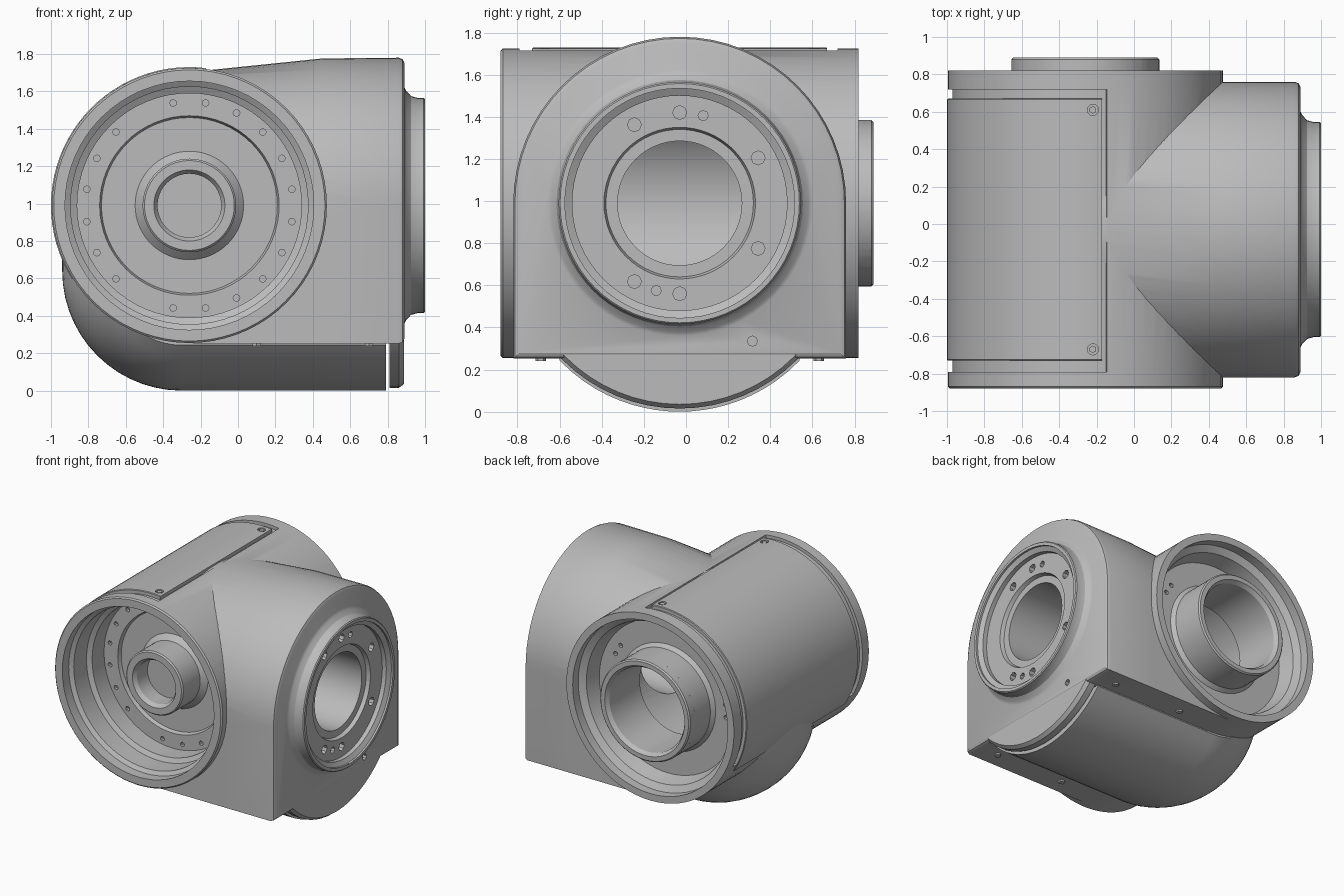
import bpy, bmesh
from math import sin, cos, radians, pi, sqrt

cube = bpy.data.objects.get("Cube")
if cube:
    bpy.data.objects.remove(cube, do_unlink=True)

metal = bpy.data.materials.new("cast_grey")
metal.use_nodes = True
GREY = (0.5, 0.5, 0.5, 1)
metal.diffuse_color = GREY
metal.node_tree.nodes["Principled BSDF"].inputs["Base Color"].default_value = GREY

CX, CY, CZ = -0.26, -0.03, 0.99   # where the two bore axes run


def finish(name, bm):
    bmesh.ops.remove_doubles(bm, verts=bm.verts, dist=1e-5)
    bmesh.ops.recalc_face_normals(bm, faces=bm.faces)
    mesh = bpy.data.meshes.new(name)
    bm.to_mesh(mesh)
    bm.free()
    mesh.materials.append(metal)
    obj = bpy.data.objects.new(name, mesh)
    bpy.context.collection.objects.link(obj)
    return obj


def skin(bm, rings, closed=False):
    """Bridge matching rings of points; cap the ends unless closed."""
    vs = [[bm.verts.new(p) for p in ring] for ring in rings]
    n = len(vs[0])
    pairs = list(zip(vs, vs[1:])) + ([(vs[-1], vs[0])] if closed else [])
    for a, b in pairs:
        for i in range(n):
            j = (i + 1) % n
            if (a[i].co - b[i].co).length + (a[j].co - b[j].co).length > 1e-6:
                quad = [a[i], a[j], b[j], b[i]]
                bm.faces.new(quad)
    if not closed:
        bm.faces.new(vs[0])
        bm.faces.new(vs[-1])


def lathe(name, profile, axis="y", seg=64, start=0, end=360, z=CZ):
    """Spin a closed (radius, distance) profile about a bore axis."""
    full = end - start == 360
    rings = []
    for k in range(seg if full else seg + 1):
        a = radians(start + (end - start) * k / seg)
        if axis == "y":
            rings.append([(CX + r * cos(a), t, z + r * sin(a)) for r, t in profile])
        else:
            rings.append([(t, CY + r * cos(a), z + r * sin(a)) for r, t in profile])
    bm = bmesh.new()
    skin(bm, rings, full)
    # drop the slivers that collapse onto the axis
    bmesh.ops.dissolve_degenerate(bm, dist=1e-5, edges=bm.edges)
    return finish(name, bm)


def pegs(name, spots, direction, radius, depth, sides=8):
    """Short prisms centred on each spot, pointing along a direction vector."""
    from mathutils import Vector
    bm = bmesh.new()
    turn = Vector(direction).to_track_quat("Z", "Y").to_matrix().to_4x4()
    for s in spots:
        m = turn.copy()
        m.translation = s
        bmesh.ops.create_cone(bm, cap_ends=True, segments=sides, radius1=radius,
                              radius2=radius, depth=depth, matrix=m)
    return finish(name, bm)


def boolean(target, tool, operation):
    mod = target.modifiers.new("bool", "BOOLEAN")
    mod.operation, mod.solver, mod.object = operation, "EXACT", tool
    bpy.context.view_layer.objects.active = target
    bpy.ops.object.modifier_apply(modifier=mod.name)
    bpy.data.objects.remove(tool, do_unlink=True)


# Main barrel with its rear sleeve, and the shallow bed for the wrap cover
housing = lathe("housing", [(0, -.88), (.725, -.88), (.735, -.87), (.735, .82),
                            (.395, .82), (.395, .88), (.385, .89), (0, .89)], seg=72)
boolean(housing, lathe("cover_bed", [(.71, -.79), (.8, -.79), (.8, .72), (.71, .72)],
                       start=81, end=207), "DIFFERENCE")


# Side body: arched section, flat sides, slightly tapered towards the barrel
def arch(x, k, s=1.0):
    pts = [(.79 * cos(pi * i / 32), k * .79 * sin(pi * i / 32)) for i in range(33)]
    pts += [(-.79, -.738), (.79, -.738)]
    return [(x, CY + s * y, CZ + s * z) for y, z in pts]


bm = bmesh.new()
skin(bm, [arch(-.24, .905), arch(.45, .995), arch(.86, 1), arch(.88, 1, .99),
          arch(.89, 1, .965)])
boolean(housing, finish("side_body", bm), "UNION")

# Lower lip of the end plate and the raised flange ring
boolean(housing, lathe("end_plate", [(0, .81), (.785, .81), (.785, .86), (.765, .887),
                                     (0, .887)], "x", z=.8), "UNION")
boolean(housing, lathe("flange", [(0, .7), (.65, .7), (.65, .88), (.612, .9), (.585, .925),
                                  (.575, .96), (.575, .993), (.568, 1), (0, 1)], "x"), "UNION")

# Lower elbow: a shallow arched section swept along the bottom and up the side
path = [(.79, 0, 0, -1), (-.3, 0, 0, -1)]
for i in range(1, 15):
    a = pi / 2 * i / 14
    path.append((-.3 - .64 * sin(a), .64 - .64 * cos(a), -sin(a), -cos(a)))
path.append((-.94, .75, -1, 0))
section = [(y, .79 - sqrt(.79 ** 2 - y * y)) for y in [.57 * i / 10 for i in range(-10, 11)]]
section += [(.57, .32), (-.57, .32)]
bm = bmesh.new()
skin(bm, [[(x - nx * d, CY + y, z - nz * d) for y, d in section] for x, z, nx, nz in path])
boolean(housing, finish("elbow", bm), "UNION")

# Stepped front bore that leaves a hollow boss standing
boolean(housing, lathe("front_bore", [
    (0, -1), (.665, -1), (.665, -.8), (.635, -.78), (.635, -.62), (.6, -.6), (.6, -.45),
    (.48, -.45), (.47, -.42), (.29, -.42), (.25, -.46), (.25, -.67), (.24, -.68),
    (.19, -.68), (.17, -.65), (.17, -.52), (0, -.52)]), "DIFFERENCE")

# Rear recess around the sleeve, inner cavity and sleeve bore
boolean(housing, lathe("rear_recess", [(.68, 1), (.68, .75), (.63, .72), (.6, .6), (.42, .6),
                                       (.395, .63), (.395, 1)]), "DIFFERENCE")
boolean(housing, lathe("cavity", [(0, -.33), (.47, -.33), (.47, .48), (.33, .48), (.33, .86),
                                  (.35, .89), (.35, 1), (0, 1)]), "DIFFERENCE")

# Flange recess and through bore
boolean(housing, lathe("flange_bore", [(0, 1.1), (.545, 1.1), (.545, .985), (.51, .965),
                                       (.51, .93), (.36, .93), (.35, .9), (.295, .9),
                                       (.295, 0), (0, 0)], "x"), "DIFFERENCE")


# Bolt holes
def ring_y(radius, y, angles):
    return [(CX + radius * cos(radians(a)), y, CZ + radius * sin(radians(a))) for a in angles]


def ring_x(radius, x, angles):
    return [(x, CY + radius * cos(radians(a)), CZ + radius * sin(radians(a))) for a in angles]


front_angles = [a for a in range(9, 360, 18) if a not in (117, 243)]
boolean(housing, pegs("front_holes", ring_y(.555, -.45, front_angles), (0, 1, 0),
                      .018, .06), "DIFFERENCE")
boolean(housing, pegs("rear_holes", ring_y(.51, .6, (36, 26, -6, -17, 172, 183)), (0, 1, 0),
                      .018, .06), "DIFFERENCE")
boolean(housing, pegs("flange_holes", ring_x(.43, .93, (30, -30, 90, -90, 120, -120)),
                      (1, 0, 0), .033, .1), "DIFFERENCE")
boolean(housing, pegs("dowel_holes", ring_x(.43, .93, (75, -105)) + [(.89, .315, .335)],
                      (1, 0, 0), .024, .1), "DIFFERENCE")

# Thin wrap cover on the barrel, with its two screws
cover = lathe("wrap_cover", [(.69, -.73), (.735, -.73), (.74, -.725), (.74, .665),
                             (.735, .67), (.69, .67)], start=83, end=212, seg=32)
boolean(cover, pegs("screw_wells", [(-.22, y, 1.73) for y in (-.67, .61)], (0, 0, 1),
                    .03, .03, 12), "DIFFERENCE")
screws = pegs("cover_screws", [(-.22, y, 1.715) for y in (-.67, .61)], (0, 0, 1), .02, .02, 6)

# Screws under the side body
under = pegs("lower_screws", [(x, CY + y, .25) for x in (.7, .1) for y in (-.66, .66)],
             (0, 0, 1), .025, .02, 6)

for obj in (housing, cover, screws, under):
    bpy.ops.object.select_all(action="DESELECT")
    obj.select_set(True)
    bpy.context.view_layer.objects.active = obj
    bpy.ops.object.shade_smooth_by_angle(angle=radians(28))
